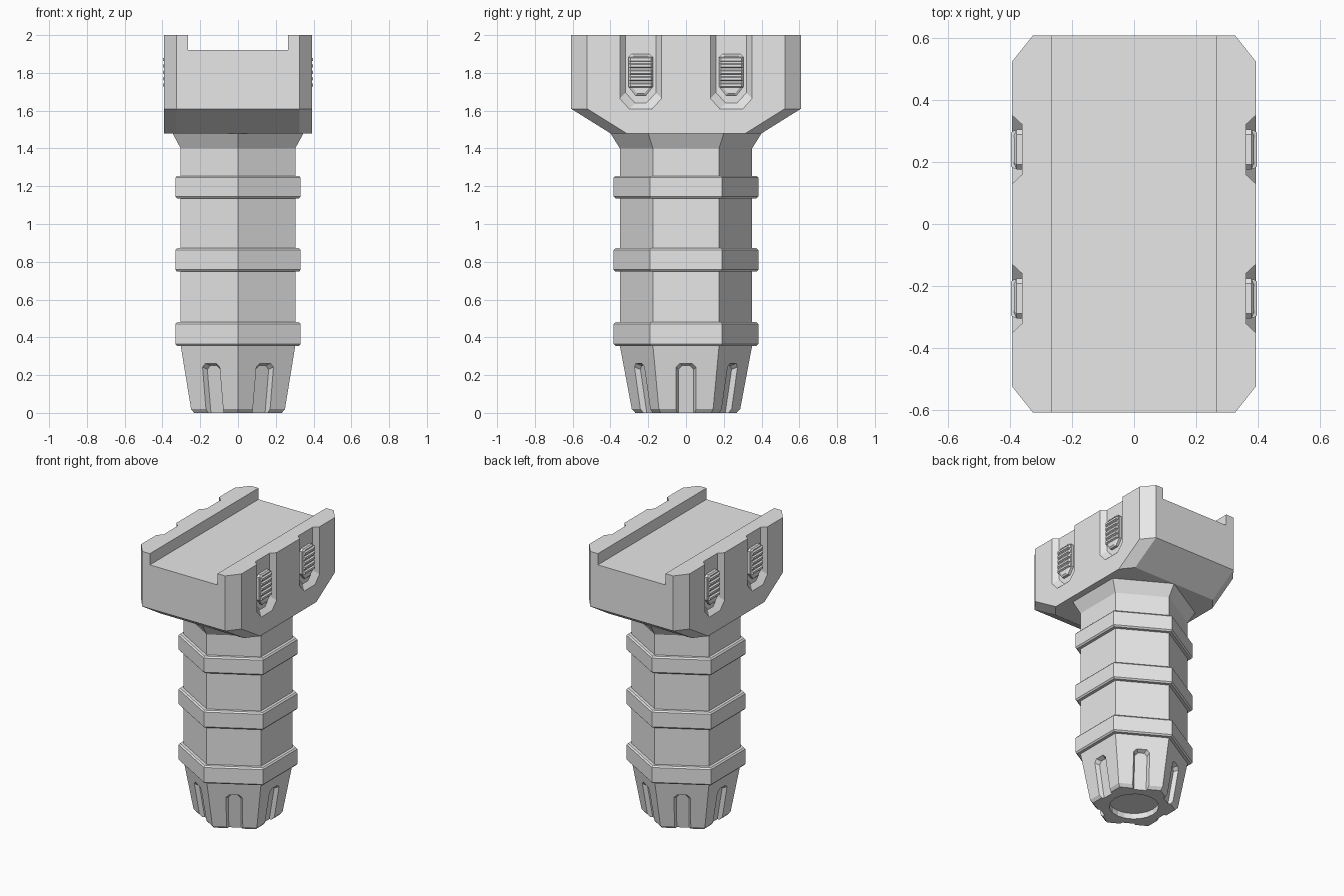
import bpy, bmesh
from math import cos, sin, pi, radians

cube = bpy.data.objects.get("Cube")
if cube:
    bpy.data.objects.remove(cube, do_unlink=True)

grey = bpy.data.materials.new("light grey")
grey.use_nodes = True
grey.diffuse_color = (0.8, 0.8, 0.8, 1)
grey.node_tree.nodes["Principled BSDF"].inputs["Base Color"].default_value = (0.8, 0.8, 0.8, 1)


def loft(bm, loops):
    """Skin a stack of equal-length loops and cap both ends."""
    rows = [[bm.verts.new(p) for p in loop] for loop in loops]
    n = len(rows[0])
    for low, high in zip(rows, rows[1:]):
        for i in range(n):
            j = (i + 1) % n
            bm.faces.new((low[i], low[j], high[j], high[i]))
    bm.faces.new(rows[0][::-1])
    bm.faces.new(rows[-1])


def make(name, bm):
    bmesh.ops.recalc_face_normals(bm, faces=bm.faces[:])
    mesh = bpy.data.meshes.new(name)
    bm.to_mesh(mesh)
    bm.free()
    mesh.materials.append(grey)
    obj = bpy.data.objects.new(name, mesh)
    bpy.context.collection.objects.link(obj)
    return obj


def cut(obj, cutter):
    """Subtract the cutter, keep the result and drop the cutter."""
    cutter.hide_render = True
    mod = obj.modifiers.new("cut", "BOOLEAN")
    mod.operation, mod.solver, mod.object = "DIFFERENCE", "EXACT", cutter
    deps = bpy.context.evaluated_depsgraph_get()
    mesh = bpy.data.meshes.new_from_object(obj.evaluated_get(deps))
    obj.modifiers.clear()
    obj.data = mesh
    bpy.data.objects.remove(cutter, do_unlink=True)


def ngon(n, r, z, start=0.0):
    return [(r * cos(start + 2 * pi * i / n), r * sin(start + 2 * pi * i / n), z) for i in range(n)]


def rect(x, y0, y1, z0, z1):
    return [(x, y0, z0), (x, y1, z0), (x, y1, z1), (x, y0, z1)]


# Hexagonal grip with three raised bands and a flared neck
BODY, BAND, LIP = 0.35, 0.383, 0.01
profile = [(0, 0.268), (0.02, 0.287)]
for z0, z1 in ((0.355, 0.48), (0.748, 0.872), (1.135, 1.255)):
    profile += [(z0, BODY), (z0, BAND - LIP), (z0 + LIP, BAND),
                (z1 - LIP, BAND), (z1, BAND - LIP), (z1, BODY)]
profile += [(1.4, BODY), (1.48, 0.4), (1.49, 0.39)]
bm = bmesh.new()
loft(bm, [ngon(6, r, z, pi / 2) for z, r in profile])
grip = make("grip", bm)


# Tapered slots in the six foot faces, and a round recess below
def slot_loop(angle, offset, w, top):
    c, s = cos(angle), sin(angle)
    pts = []
    for u, z in ((-w, -0.05), (-w, top - 0.02), (0.02 - w, top),
                 (w - 0.02, top), (w, top - 0.02), (w, -0.05)):
        d = 0.245 + 0.167 * z + offset
        pts.append((d * c - u * s, d * s + u * c, z))
    return pts


bm = bmesh.new()
for k in range(6):
    a = radians(60 * k)
    loft(bm, [slot_loop(a, -0.028, 0.04, 0.25), slot_loop(a, 0.012, 0.058, 0.268)])
loft(bm, [ngon(20, 0.16, -0.05), ngon(20, 0.16, 0.04)])
cut(grip, make("foot_cutter", bm))


# Mount block: chamfered corners, sloped underside at both ends
def octagon(z, y):
    quarter = [(0.393, y - 0.085), (0.325, y)]
    half = quarter + [(-px, py) for px, py in quarter[::-1]]
    return [(px, py, z) for px, py in half + [(-px, -py) for px, py in half]]


bm = bmesh.new()
loft(bm, [octagon(1.48, 0.4), octagon(1.61, 0.608), octagon(2.0, 0.608)])
mount = make("mount_block", bm)


# Rail channel along the top and four side pockets with sloped walls
def pocket_loop(x, y, w, bottom):
    return [(x, y - w, 2.1), (x, y - w, bottom + 0.055), (x, y - w + 0.05, bottom),
            (x, y + w - 0.05, bottom), (x, y + w, bottom + 0.055), (x, y + w, 2.1)]


spots = [(side, y) for side in (-1, 1) for y in (-0.24, 0.24)]
bm = bmesh.new()
loft(bm, [rect(x, -0.8, 0.8, 1.92, 2.1) for x in (-0.265, 0.265)])
for side, y in spots:
    loft(bm, [pocket_loop(side * 0.36, y, 0.08, 1.64), pocket_loop(side * 0.403, y, 0.12, 1.6)])
cut(mount, make("mount_cutter", bm))


# Ribbed buttons inside the pockets
def button_loop(x, y, inset):
    w, lo, hi = 0.064 - inset, 1.68 + inset, 1.9 - inset
    return [(x, y - w, hi - 0.015), (x, y - w, lo + 0.045), (x, y - w + 0.035, lo),
            (x, y + w - 0.035, lo), (x, y + w, lo + 0.045), (x, y + w, hi - 0.015),
            (x, y + w - 0.015, hi), (x, y - w + 0.015, hi)]


for side, y in spots:
    name = ("left" if side > 0 else "right") + ("_front" if y < 0 else "_back")
    bm = bmesh.new()
    loft(bm, [button_loop(side * x, y, i) for x, i in ((0.35, 0), (0.378, 0), (0.386, 0.01))])
    make(name + "_button", bm)
    bm = bmesh.new()
    for k in range(5):
        z = 1.735 + 0.034 * k
        loft(bm, [rect(side * x, y - w, y + w, z - h, z + h)
                  for x, w, h in ((0.37, 0.062, 0.012), (0.386, 0.062, 0.012), (0.397, 0.054, 0.007))])
    make(name + "_button_ribs", bm)
